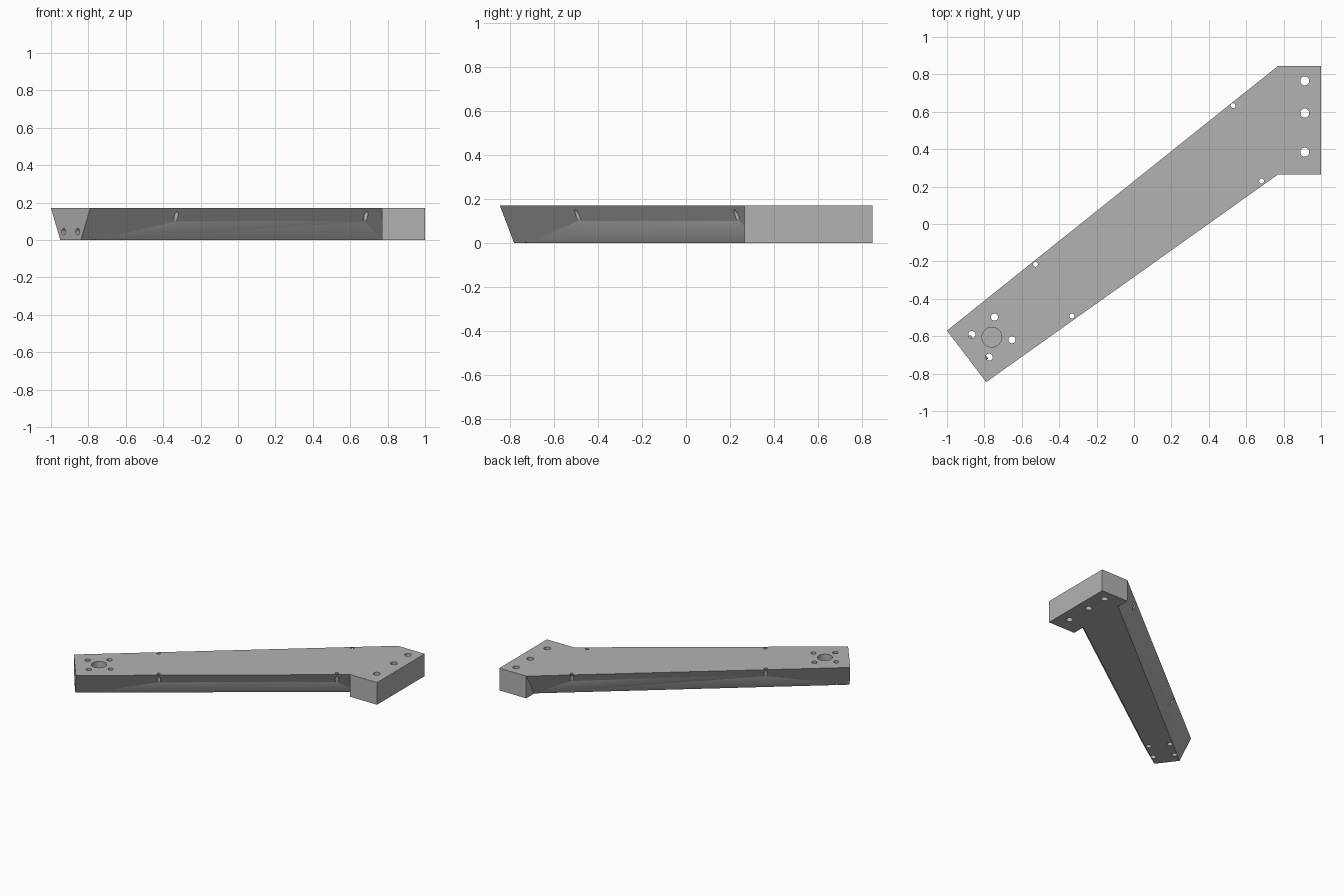
import bpy
import bmesh
from math import atan2
from mathutils import Matrix, Vector

default = bpy.data.objects.get("Cube")
if default:
    bpy.data.objects.remove(default, do_unlink=True)

H = 0.171  # thickness of the arm

grey = bpy.data.materials.new("plain_grey")
grey.use_nodes = True
colour = (0.45, 0.45, 0.45, 1)
grey.diffuse_color = colour
grey.node_tree.nodes["Principled BSDF"].inputs["Base Color"].default_value = colour


def make_object(name, bm):
    bmesh.ops.recalc_face_normals(bm, faces=bm.faces)
    mesh = bpy.data.meshes.new(name)
    bm.to_mesh(mesh)
    bm.free()
    obj = bpy.data.objects.new(name, mesh)
    bpy.context.collection.objects.link(obj)
    return obj


# Body: tapered arm with undercut long sides, joined to a straight-sided block
foot_back, foot_front = (-1, -0.57), (-0.79, -0.845)
block = [(0.77, 0.265), (1, 0.265), (1, 0.845), (0.77, 0.845)]
top_outline = [foot_back, foot_front] + block
under_outline = [(-0.95, -0.635), (-0.84, -0.78), (0.77, 0.365)] + block + [(0.77, 0.745)]

bm = bmesh.new()
top = [bm.verts.new((x, y, H)) for x, y in top_outline]
low = [bm.verts.new((x, y, 0)) for x, y in under_outline]
bm.faces.new(top)
bm.faces.new(low)
bm.faces.new((top[0], top[1], low[1], low[0]))      # foot end
bm.faces.new((top[1], top[2], low[2], low[1]))      # front undercut
bm.faces.new((top[5], top[0], low[0], low[7]))      # back undercut
bm.faces.new((top[2], low[3], low[2]))              # front step
bm.faces.new((top[5], low[7], low[6]))              # back step
for i in range(2, 5):                               # block walls
    bm.faces.new((top[i], top[i + 1], low[i + 2], low[i + 1]))
body = make_object("bracket_arm", bm)
body.data.materials.append(grey)

# Hole cutters
cut = bmesh.new()


def drill(radius, centre, depth, turn=Matrix()):
    bmesh.ops.create_cone(cut, cap_ends=True, segments=32, radius1=radius, radius2=radius,
                          depth=depth, matrix=Matrix.Translation(centre) @ turn)


for y in (0.765, 0.593, 0.384):                     # block bolt holes
    drill(0.024, (0.913, y, H / 2), 0.4)
for x, y in ((0.53, 0.633), (0.682, 0.23), (-0.527, -0.216), (-0.332, -0.492)):
    drill(0.013, (x, y, H / 2), 0.4)                # edge holes through the undercuts
hub = Vector((-0.76, -0.605, 0))
drill(0.053, hub + Vector((0, 0, H)), 0.2)          # blind pocket
for dx, dy in ((0.014, 0.107), (-0.107, 0.014)):    # holes around the pocket
    for side in (1, -1):
        drill(0.019, hub + Vector((dx, dy, H / 2)) * 1 * side + Vector((0, 0, H)) * (side < 0), 0.4)

# Horizontal holes in the foot end
a, b = Vector((*foot_back, 0.045)), Vector((*foot_front, 0.045))
along = (b - a).normalized()
inward = Vector((-along.y, along.x, 0))
turn = inward.to_track_quat('Z', 'Y').to_matrix().to_4x4()
for t in (0.32, 0.68):
    drill(0.017, a.lerp(b, t), 0.17, turn)

cutter = make_object("hole_cutter", cut)
cutter.hide_render = True

mod = body.modifiers.new("holes", 'BOOLEAN')
mod.operation = 'DIFFERENCE'
mod.solver = 'EXACT'
mod.object = cutter
bpy.context.view_layer.objects.active = body
bpy.ops.object.select_all(action='DESELECT')
body.select_set(True)
bpy.ops.object.modifier_apply(modifier=mod.name)
bpy.data.objects.remove(cutter, do_unlink=True)
bpy.ops.object.shade_smooth_by_angle()
